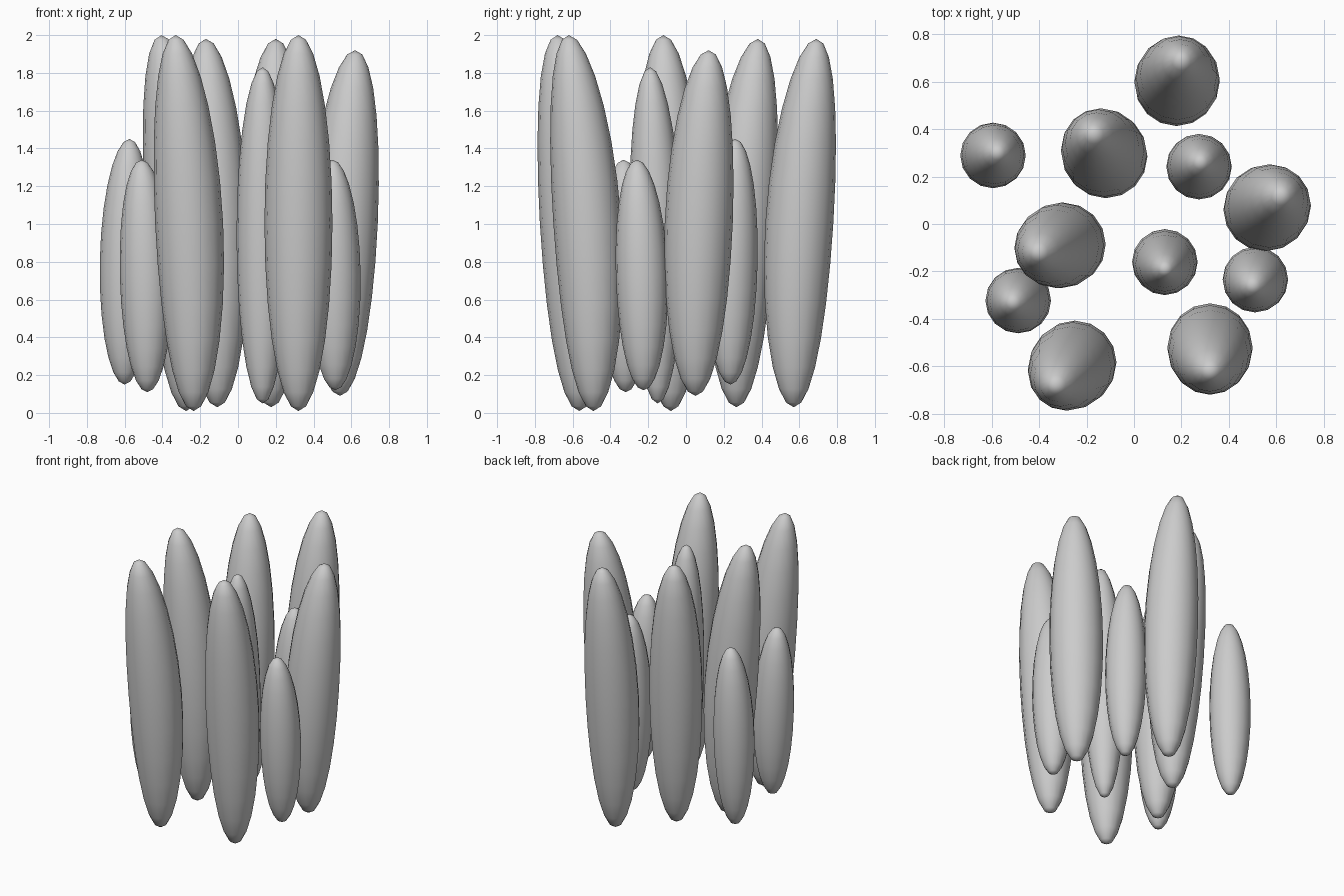
import bpy


def pod(name, r, z0, z1, bottom, top):
    """Stretched sphere whose upper end curves from bottom (x, y) towards top (x, y)."""
    bpy.ops.mesh.primitive_uv_sphere_add(segments=16, ring_count=14, radius=1)
    ob = bpy.context.object
    ob.name = name
    for v in ob.data.vertices:
        t = (v.co.z + 1) / 2
        bend = t * t
        v.co.x = bottom[0] + (top[0] - bottom[0]) * bend + v.co.x * r
        v.co.y = bottom[1] + (top[1] - bottom[1]) * bend + v.co.y * r
        v.co.z = z0 + (z1 - z0) * t
    bpy.ops.object.shade_smooth()


# Tall pods: base height, top height, base centre, tip centre
tall = [
    (0.01, 2.00, (-0.235, -0.565), (-0.33, -0.68)),
    (0.01, 2.00, (0.32, -0.49), (0.32, -0.62)),
    (0.09, 1.92, (0.54, 0.05), (0.62, 0.12)),
    (0.03, 1.98, (0.175, 0.57), (0.20, 0.69)),
    (0.03, 1.98, (-0.11, 0.267), (-0.17, 0.38)),
    (0.01, 2.00, (-0.275, -0.08), (-0.405, -0.12)),
]
for i, p in enumerate(tall):
    pod(f"tall_pod_{i + 1}", 0.18, *p)

# Slim pods
slim = [
    (0.15, 1.45, (-0.60, 0.285), (-0.575, 0.30)),
    (0.11, 1.34, (-0.48, -0.32), (-0.51, -0.33)),
    (0.12, 1.34, (0.515, -0.225), (0.50, -0.26)),
    (0.05, 1.83, (0.13, -0.15), (0.13, -0.19)),
    (0.15, 1.45, (0.272, 0.235), (0.28, 0.26)),
]
for i, p in enumerate(slim):
    pod(f"slim_pod_{i + 1}", 0.138, *p)
